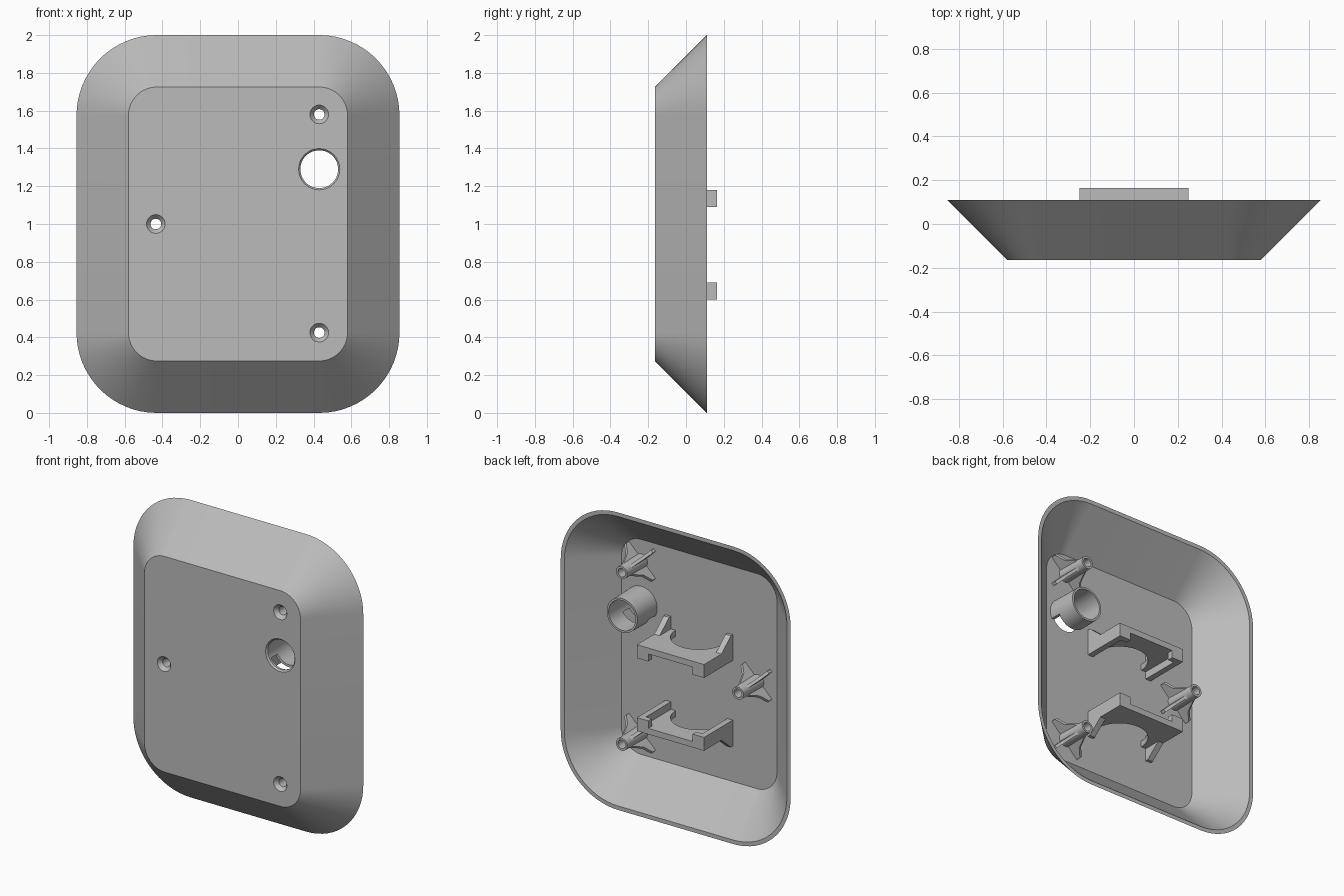
import bpy, bmesh, math
from mathutils import Matrix, Vector

if "Cube" in bpy.data.objects:
    bpy.data.objects.remove(bpy.data.objects["Cube"])

gray = bpy.data.materials.new("plain gray")
gray.use_nodes = True
gray.diffuse_color = (0.5, 0.5, 0.5, 1)
gray.node_tree.nodes["Principled BSDF"].inputs["Base Color"].default_value = (0.5, 0.5, 0.5, 1)

FRONT, FLOOR, RIM, TOP = -0.165, -0.14, 0.11, 0.165
CX, CZ = 0.43, 0.575          # corner arc centres, from the middle
POSTS = [(CX, 1 + CZ + 0.005), (CX, 1 - CZ), (-0.435, 1.0)]
PORT = (CX, 1.29)


def finish(name, bm):
    """Turn a bmesh into a gray object with clean normals."""
    bmesh.ops.recalc_face_normals(bm, faces=bm.faces[:])
    mesh = bpy.data.meshes.new(name)
    bm.to_mesh(mesh)
    bm.free()
    mesh.materials.append(gray)
    ob = bpy.data.objects.new(name, mesh)
    bpy.context.collection.objects.link(ob)
    return ob


def smooth(ob):
    bpy.ops.object.select_all(action='DESELECT')
    ob.select_set(True)
    bpy.context.view_layer.objects.active = ob
    bpy.ops.object.shade_smooth_by_angle(angle=math.radians(30))


def bridge(bm, rings, closed=False):
    """Skin a list of equal vertex rings."""
    pairs = list(zip(rings, rings[1:]))
    if closed:
        pairs.append((rings[-1], rings[0]))
    for a, b in pairs:
        for i in range(len(a)):
            j = (i + 1) % len(a)
            bm.faces.new((a[i], a[j], b[j], b[i]))


def rounded_ring(bm, r, y, steps=16):
    """Rounded rectangle around the fixed corner centres."""
    ring = []
    for q, (sx, sz) in enumerate([(1, 1), (-1, 1), (-1, -1), (1, -1)]):
        for k in range(steps + 1):
            a = math.pi / 2 * (q + k / steps)
            ring.append(bm.verts.new((sx * CX + r * math.cos(a), y,
                                      1 + sz * CZ + r * math.sin(a))))
    return ring


def lathe(name, at, profile, closed=True, n=48):
    """Spin (radius, y) pairs about a y-parallel axis."""
    bm = bmesh.new()
    rings = []
    for r, y in profile:
        angles = [2 * math.pi * k / n for k in range(n)]
        rings.append([bm.verts.new((at[0] + r * math.cos(a), y, at[1] + r * math.sin(a)))
                      for a in angles])
    bridge(bm, rings, closed)
    if not closed:
        bm.faces.new(rings[0])
        bm.faces.new(rings[-1])
    return finish(name, bm)


def add_prism(bm, points, depth):
    """Extrude a closed 3D outline along a vector."""
    face = bm.faces.new([bm.verts.new(p) for p in points])
    out = bmesh.ops.extrude_face_region(bm, geom=[face])
    moved = [v for v in out["geom"] if isinstance(v, bmesh.types.BMVert)]
    bmesh.ops.translate(bm, verts=moved, vec=Vector(depth))
    return [v for v in face.verts] + moved


def add_box(bm, x, y, z):
    return add_prism(bm, [(x[0], y[0], z[0]), (x[1], y[0], z[0]),
                          (x[1], y[1], z[0]), (x[0], y[1], z[0])], (0, 0, z[1] - z[0]))


def cut(ob, cutters):
    """Subtract the cutters, then remove them."""
    bpy.context.view_layer.objects.active = ob
    for c in cutters:
        c.hide_render = True
        mod = ob.modifiers.new("cut", 'BOOLEAN')
        mod.operation, mod.solver, mod.object = 'DIFFERENCE', 'EXACT', c
        bpy.ops.object.modifier_apply(modifier=mod.name)
        bpy.data.objects.remove(c)


# Tray-shaped cover with sloping walls, open at the back
bm = bmesh.new()
wall = [rounded_ring(bm, r, y) for r, y in
        [(0.15, FRONT), (0.425, RIM), (0.398, RIM), (0.148, FLOOR)]]
bridge(bm, wall)
bm.faces.new(wall[0])
bm.faces.new(wall[-1])
cover = finish("cover", bm)

# Countersunk screw holes and the chamfered round port
eps = 0.01
cutters = [lathe("screw_cutter", p, [(0.058, FRONT - eps), (0.028, FLOOR), (0.028, FLOOR + eps)], False)
           for p in POSTS]
cutters.append(lathe("port_cutter", PORT, [(0.118, FRONT - eps), (0.1, FRONT + eps),
                                           (0.1, FLOOR + eps)], False))
cut(cover, cutters)
smooth(cover)

# Hollow screw posts with four diagonal ribs each
for number, p in enumerate(POSTS, 1):
    smooth(lathe(f"screw_post_{number}", p,
                 [(0.028, FLOOR), (0.028, 0.07), (0.042, 0.07), (0.046, FLOOR)], n=32))
    bm = bmesh.new()
    for k in range(4):
        verts = add_prism(bm, [(0.036, FLOOR - 0.005, -0.01), (0.14, FLOOR - 0.005, -0.01),
                               (0.14, -0.11, -0.01), (0.085, -0.07, -0.01),
                               (0.055, -0.01, -0.01), (0.036, 0.03, -0.01)], (0, 0, 0.02))
        turn = Matrix.Rotation(math.radians(45 + 90 * k), 4, 'Y')
        bmesh.ops.transform(bm, verts=verts, matrix=Matrix.Translation((p[0], 0, p[1])) @ turn)
    finish(f"post_ribs_{number}", bm)

# Round port sleeve with a notch underneath
sleeve = lathe("port_sleeve", PORT, [(0.1, FLOOR), (0.1, 0.065), (0.114, 0.065), (0.118, FLOOR)])
bm = bmesh.new()
add_box(bm, (PORT[0] - 0.15, PORT[0] + 0.15), (FLOOR - eps, -0.07), (PORT[1] - 0.2, PORT[1] - 0.05))
cut(sleeve, [finish("notch_cutter", bm)])
smooth(sleeve)

# Two mirrored arch brackets
for name, side in (("upper_bracket", 1), ("lower_bracket", -1)):
    bm = bmesh.new()
    arc = [(0.175 * math.cos(math.pi * k / 32), FLOOR + 0.175 * math.sin(math.pi * k / 32), 0.25)
           for k in range(33)]
    outline = [(-0.25, FLOOR, 0.25), (-0.25, TOP, 0.25), (0.25, TOP, 0.25), (0.25, FLOOR, 0.25)]
    add_prism(bm, outline + arc, (0, 0, 0.04))
    for s in (-1, 1):
        # side flange, end hook and floor gusset
        add_box(bm, (s * 0.21, s * 0.25), (FLOOR, TOP), (0.2, 0.25))
        add_box(bm, (s * 0.165, s * 0.21), (0.125, TOP), (0.2, 0.25))
        add_prism(bm, [(s * 0.21, FLOOR, 0.29), (s * 0.21, FLOOR, 0.375),
                       (s * 0.21, -0.12, 0.375), (s * 0.21, -0.02, 0.29)], (s * 0.04, 0, 0))
    bmesh.ops.transform(bm, verts=bm.verts[:],
                        matrix=Matrix.Translation((0, 0, 0.89)) @ Matrix.Scale(side, 4, (0, 0, 1)))
    smooth(finish(name, bm))
